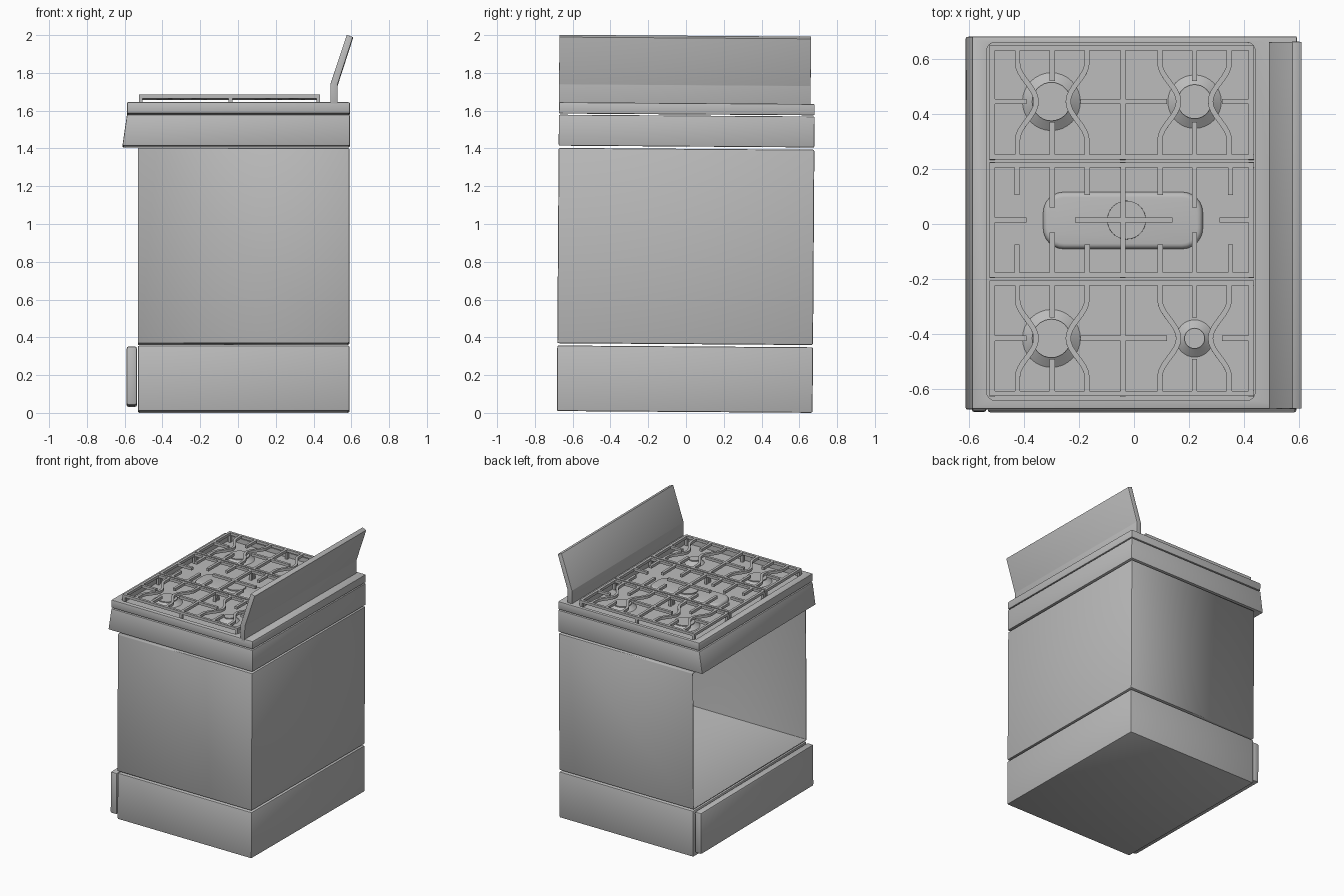
import bpy, bmesh
from math import cos, pi
from mathutils import Matrix, Vector

if "Cube" in bpy.data.objects:
    bpy.data.objects.remove(bpy.data.objects["Cube"], do_unlink=True)

grey = bpy.data.materials.new("plain_grey")
grey.use_nodes = True
grey.diffuse_color = (0.5, 0.5, 0.5, 1)
grey.node_tree.nodes["Principled BSDF"].inputs["Base Color"].default_value = (0.5, 0.5, 0.5, 1)

# The whole appliance leans very slightly about x
LEAN = (Matrix.Translation((0, 0, 1)) @ Matrix.Rotation(-0.007, 4, 'X')
        @ Matrix.Translation((0, 0, -1)))
HALF = 0.677


def finish(name, bm, smooth=False):
    bmesh.ops.recalc_face_normals(bm, faces=bm.faces)
    bm.transform(LEAN)
    mesh = bpy.data.meshes.new(name)
    bm.to_mesh(mesh)
    bm.free()
    mesh.materials.append(grey)
    obj = bpy.data.objects.new(name, mesh)
    bpy.context.collection.objects.link(obj)
    if smooth:
        bpy.ops.object.select_all(action='DESELECT')
        obj.select_set(True)
        bpy.context.view_layer.objects.active = obj
        bpy.ops.object.shade_smooth_by_angle(angle=0.6)
    return obj


def add_box(bm, x, y, z):
    size = Matrix.Diagonal((x[1] - x[0], y[1] - y[0], z[1] - z[0], 1))
    mid = Matrix.Translation((sum(x) / 2, sum(y) / 2, sum(z) / 2))
    bmesh.ops.create_cube(bm, size=1, matrix=mid @ size)


def soften(bm, width, edges=None, segments=2):
    bmesh.ops.bevel(bm, geom=list(edges or bm.edges), offset=width,
                    segments=segments, profile=0.5, affect='EDGES')


def box(name, x, y, z, bevel=0.008):
    bm = bmesh.new()
    add_box(bm, x, y, z)
    soften(bm, bevel)
    return finish(name, bm, True)


def extrude_profile(name, profile, y0, y1, bevel):
    """Closed x-z outline swept along y."""
    bm = bmesh.new()
    face = bm.faces.new([bm.verts.new((x, y0, z)) for x, z in profile])
    new = bmesh.ops.extrude_face_region(bm, geom=[face])["geom"]
    bmesh.ops.translate(bm, vec=(0, y1 - y0, 0),
                        verts=[v for v in new if isinstance(v, bmesh.types.BMVert)])
    soften(bm, bevel)
    return finish(name, bm, True)


# Base plinth and drawer front
box("base", (-0.53, 0.59), (-HALF, HALF), (0.005, 0.352))
box("drawer_front", (-0.59, -0.535), (-HALF, HALF - 0.01), (0.035, 0.347), 0.012)

# Hollow oven body, open towards -x
bm = bmesh.new()
add_box(bm, (-0.53, 0.59), (-HALF, HALF), (0.364, 1.398))
bmesh.ops.delete(bm, geom=[f for f in bm.faces if f.calc_center_median().x < -0.5],
                 context='FACES')
soften(bm, 0.008, [e for e in bm.edges if not e.is_boundary])
body = finish("oven_body", bm, True)
wall = body.modifiers.new("wall", 'SOLIDIFY')
wall.thickness = 0.008
wall.offset = -1

# Sloped control panel and leaning backsplash
extrude_profile("control_panel", [(-0.612, 1.41), (0.592, 1.41), (0.592, 1.574), (-0.588, 1.574)],
                -HALF, HALF, 0.006)
extrude_profile("backsplash", [(0.49, 1.62), (0.527, 1.62), (0.527, 1.735), (0.608, 1.985),
                               (0.576, 1.997), (0.49, 1.738)], -0.677, 0.655, 0.001)

# Cooktop slab with a sunken tray
TRAY = 1.605
cooktop = box("cooktop", (-0.588, 0.592), (-HALF, HALF), (1.58, 1.64), 0.006)
bm = bmesh.new()
add_box(bm, (-0.535, 0.44), (-0.645, 0.655), (TRAY, 1.75))
soften(bm, 0.03, [e for e in bm.edges
                  if abs(e.verts[0].co.z - e.verts[1].co.z) > 0.05], 4)
cutter = finish("tray_cutter", bm)
cutter.hide_render = True
cut = cooktop.modifiers.new("tray", 'BOOLEAN')
cut.object = cutter
cut.operation = 'DIFFERENCE'
bpy.context.view_layer.objects.active = cooktop
bpy.ops.object.modifier_apply(modifier="tray")
bpy.data.objects.remove(cutter, do_unlink=True)


# Burners: sloping skirt with a flat cap
def burner(name, x, y, skirt, cap):
    bm = bmesh.new()
    for r1, r2, z0, z1 in ((skirt, cap, TRAY - 0.002, 1.63), (cap, cap, 1.628, 1.637)):
        bmesh.ops.create_cone(bm, cap_ends=True, segments=32, radius1=r1, radius2=r2,
                              depth=z1 - z0, matrix=Matrix.Translation((x, y, (z0 + z1) / 2)))
    return finish(name, bm, True)


BACK_Y, FRONT_Y = 0.44, -0.42
burner("burner_back_near", -0.3, BACK_Y, 0.108, 0.07)
burner("burner_back_far", 0.22, BACK_Y, 0.1, 0.062)
burner("burner_front_near", -0.3, FRONT_Y, 0.108, 0.07)
burner("burner_front_far", 0.22, FRONT_Y, 0.07, 0.037)
burner("burner_middle", -0.027, 0.01, 0.08, 0.07)

# Oblong griddle mound beneath the middle burner
bm = bmesh.new()
add_box(bm, (-0.33, 0.25), (-0.095, 0.112), (TRAY - 0.002, 1.629))
soften(bm, 0.075, [e for e in bm.edges if abs(e.verts[0].co.z - e.verts[1].co.z) > 0.01], 6)
soften(bm, 0.02, [e for e in bm.edges if min(v.co.z for v in e.verts) > 1.62], 4)
finish("griddle_mound", bm, True)


# Grates: square bars following flat paths
def add_bar(bm, points, width=0.019, z0=1.66, z1=1.68):
    pts = [Vector(p) for p in points]
    rings = []
    for i, p in enumerate(pts):
        d = (pts[min(i + 1, len(pts) - 1)] - pts[max(i - 1, 0)]).normalized()
        side = Vector((-d.y, d.x)) * width / 2
        rings.append([bm.verts.new((q.x, q.y, z)) for q, z in
                      ((p + side, z0), (p - side, z0), (p - side, z1), (p + side, z1))])
    for a, b in zip(rings, rings[1:]):
        for k in range(4):
            n = (k + 1) % 4
            bm.faces.new((a[k], a[n], b[n], b[k]))
    bm.faces.new(rings[0])
    bm.faces.new(rings[-1][::-1])


X0, X1, MID = -0.515, 0.425, -0.04


def grate_frame(bm, y0, y1):
    for y in (y0, y1):
        add_bar(bm, [(X0 - 0.01, y), (X1 + 0.01, y)])
        for x in (X0, MID, X1):
            add_box(bm, (x - 0.01, x + 0.01), (y - 0.01, y + 0.01), (TRAY, 1.662))
    for x in (X0, MID, X1):
        add_bar(bm, [(x, y0), (x, y1)])


def burner_grate(name, y0, y1, yc):
    bm = bmesh.new()
    grate_frame(bm, y0, y1)
    for a, b in ((X0, -0.39), (-0.195, 0.12), (0.32, X1)):
        add_bar(bm, [(a, yc), (b, yc)])
    for x in (-0.297, 0.22):
        add_bar(bm, [(x, y1), (x, yc + 0.075)])
        add_bar(bm, [(x, y0), (x, yc - 0.075)])
        # Bars bowing in around the burner
        for s in (-1, 1):
            path = [(x + s * 0.126, y0)]
            for i in range(17):
                t = i / 8 - 1
                path.append((x + s * (0.092 - 0.034 * cos(pi * t)), yc + 0.14 * t))
            add_bar(bm, path + [(x + s * 0.126, y1)])
    return finish(name, bm)


burner_grate("grate_back", 0.239, 0.635, BACK_Y)
burner_grate("grate_front", -0.62, -0.219, FRONT_Y)

# Middle grate with short straight fingers
bm = bmesh.new()
LOW, HIGH = -0.19, 0.21
grate_frame(bm, LOW, HIGH)
for a, b in ((X0, -0.39), (-0.215, 0.14), (0.31, X1)):
    add_bar(bm, [(a, 0.01), (b, 0.01)])
for x, reach in ((-0.425, 0.11), (-0.297, 0.155), (-0.17, 0.11),
                 (0.095, 0.11), (0.22, 0.155), (0.35, 0.11)):
    add_bar(bm, [(x, HIGH), (x, HIGH - reach)])
    add_bar(bm, [(x, LOW), (x, LOW + reach)])
finish("grate_middle", bm)
